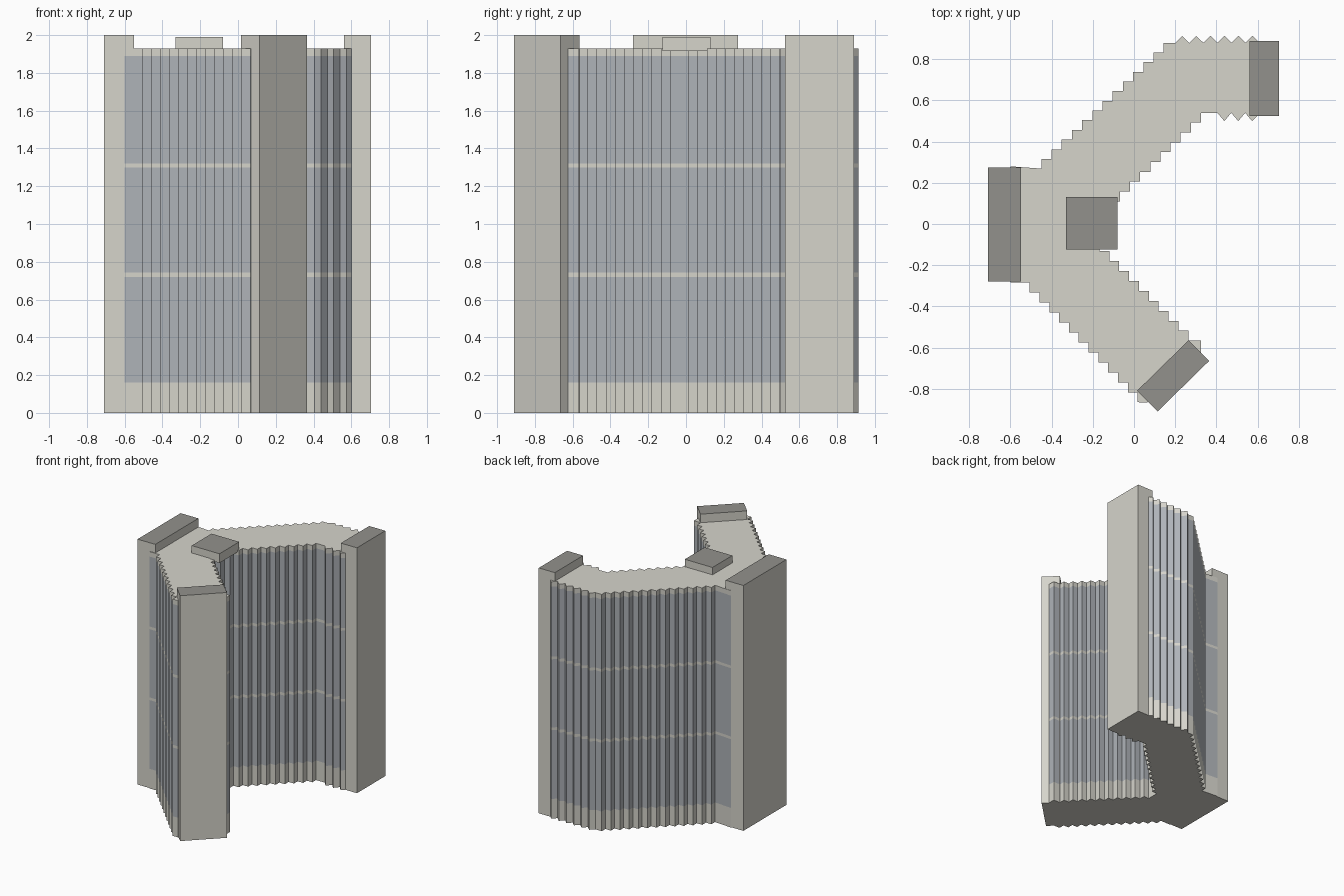
import bpy, bmesh

if "Cube" in bpy.data.objects:
    bpy.data.objects.remove(bpy.data.objects["Cube"])


def material(name, rgb):
    m = bpy.data.materials.new(name)
    m.diffuse_color = (*rgb, 1)
    m.use_nodes = True
    m.node_tree.nodes["Principled BSDF"].inputs["Base Color"].default_value = m.diffuse_color
    return m


STONE = material("pale stone", (0.67, 0.66, 0.60))
GLASS = material("grey blue glass", (0.43, 0.455, 0.485))
ROOF = material("dark roof", (0.29, 0.285, 0.262))


def stairs(x, y, dx, dy, n):
    """Stepped facade line: n steps, each running along y, then along x."""
    pts = []
    for k in range(n):
        pts += [(x + k * dx, y + k * dy), (x + k * dx, y + (k + 1) * dy)]
    return pts


def zigzag(x, dx, valley, peak, n):
    """Folded bay windows."""
    pts = []
    for k in range(n):
        pts += [(x + k * dx, valley), (x + (k + 0.5) * dx, peak)]
    return pts


def prism(name, outline, levels, mats, wall_rule, top):
    """Extrude an anticlockwise outline through levels; colour each storey by rule."""
    bm = bmesh.new()
    rings = [[bm.verts.new((x, y, z)) for x, y in outline] for z in levels]
    n = len(outline)
    bm.faces.new(rings[0][::-1])
    for s in range(len(levels) - 1):
        a, b = rings[s], rings[s + 1]
        for i in range(n):
            j = (i + 1) % n
            f = bm.faces.new((a[i], a[j], b[j], b[i]))
            f.material_index = wall_rule(s)
    bm.faces.new(rings[-1]).material_index = top
    mesh = bpy.data.meshes.new(name)
    bm.to_mesh(mesh)
    bm.free()
    for m in mats:
        mesh.materials.append(m)
    ob = bpy.data.objects.new(name, mesh)
    bpy.context.collection.objects.link(ob)
    return ob


# Bent tower body with stepped and folded facades
outline = [(-0.6, -0.285)]
outline += stairs(-0.507, -0.285, 0.0477, -0.0484, 12)       # south-west steps
outline += [(0.065, -0.866), (0.325, -0.625), (0.325, -0.567)]
outline += stairs(0.264, -0.567, -0.048, 0.0485, 11)         # south inner steps
outline += stairs(-0.216, -0.0335, 0.0492, 0.0478, 12)[1:]   # north inner steps
outline += zigzag(0.405, 0.0675, 0.54, 0.5, 3)               # inner folded bays
outline += [(0.605, 0.53), (0.605, 0.885)]
outline += zigzag(0.61, -0.0683, 0.88, 0.914, 6)[1:]         # outer folded bays
outline += [(0.2, 0.88)]
outline += stairs(0.144, 0.88, -0.0495, -0.047, 13)          # north-west steps
outline += [(-0.6, 0.28)]

# Storeys alternate stone and glass
levels = [0, 0.16, 0.72, 0.742, 1.298, 1.32, 1.89, 1.93]
prism("tower_body", outline, levels, [STONE, GLASS], lambda s: s % 2, 0)

# Solid end piers and roof plant room, stone sides with dark tops
blocks = {
    "west_pier": ([(-0.71, -0.28), (-0.55, -0.28), (-0.55, 0.275), (-0.71, 0.275)], (0, 2)),
    "east_pier": ([(0.56, 0.525), (0.705, 0.525), (0.705, 0.89), (0.56, 0.89)], (0, 2)),
    "south_pier": ([(0.015, -0.81), (0.115, -0.91), (0.365, -0.665), (0.265, -0.565)], (0, 2)),
    "plant_room": ([(-0.33, -0.125), (-0.08, -0.125), (-0.08, 0.13), (-0.33, 0.13)], (1.915, 1.99)),
}
for name, (corners, span) in blocks.items():
    prism(name, corners, span, [STONE, ROOF], lambda s: 0, 1)
